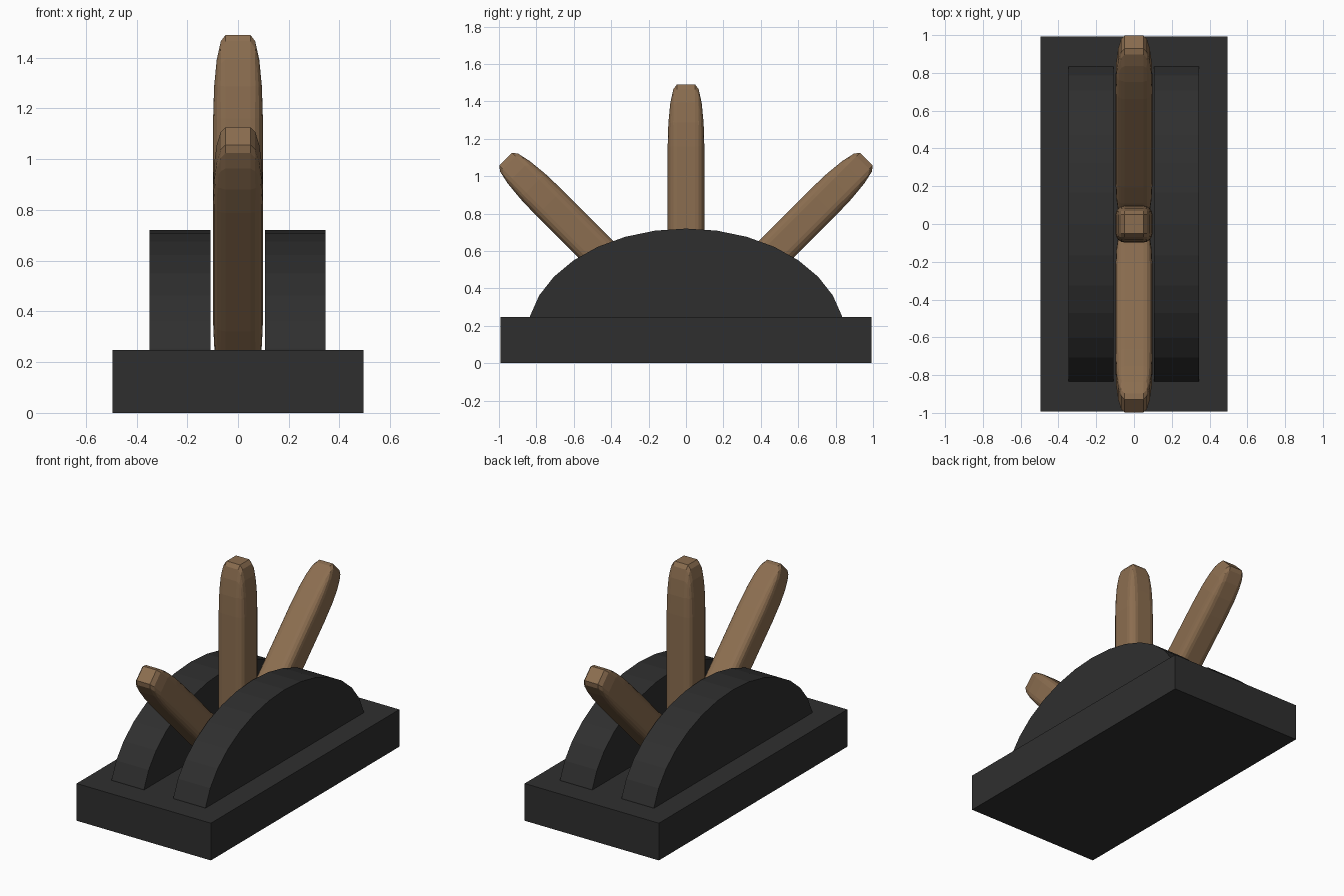
import bpy, bmesh, math
from mathutils import Matrix

old = bpy.data.objects.get("Cube")
if old:
    bpy.data.objects.remove(old, do_unlink=True)


def make_material(name, rgb):
    mat = bpy.data.materials.new(name)
    mat.use_nodes = True
    colour = (*rgb, 1.0)
    mat.diffuse_color = colour
    mat.node_tree.nodes["Principled BSDF"].inputs["Base Color"].default_value = colour
    return mat


dark = make_material("dark_grey", (0.028, 0.028, 0.028))
wood = make_material("brown_wood", (0.26, 0.155, 0.08))


def add_object(name, bm, mat):
    bmesh.ops.recalc_face_normals(bm, faces=bm.faces[:])
    mesh = bpy.data.meshes.new(name)
    bm.to_mesh(mesh)
    bm.free()
    mesh.materials.append(mat)
    obj = bpy.data.objects.new(name, mesh)
    bpy.context.collection.objects.link(obj)
    return obj


# Base slab
bm = bmesh.new()
bmesh.ops.create_cube(bm, size=1)
bm.transform(Matrix.Translation((0, 0, 0.124)) @ Matrix.Diagonal((0.99, 1.985, 0.248, 1)))
add_object("base", bm, dark)


# Two half-elliptical cheeks with a slot between them
def add_cheek(name, x_inner, x_outer):
    bm = bmesh.new()
    steps = 16
    angles = [math.pi * i / steps for i in range(steps + 1)]
    ring = [bm.verts.new((x_inner, 0.85 * math.cos(a), 0.14 + 0.58 * math.sin(a)))
            for a in angles]
    face = bm.faces.new(ring)
    out = bmesh.ops.extrude_face_region(bm, geom=[face], use_keep_orig=True)
    moved = [v for v in out["geom"] if isinstance(v, bmesh.types.BMVert)]
    bmesh.ops.translate(bm, verts=moved, vec=(x_outer - x_inner, 0, 0))
    add_object(name, bm, dark)


add_cheek("left_cheek", 0.107, 0.345)
add_cheek("right_cheek", -0.109, -0.348)

# Three levers: a rounded block stretched lengthwise, fanned about a shared pivot
PIVOT_Z = 0.127


def add_lever(name, tilt):
    bm = bmesh.new()
    bmesh.ops.create_cube(bm, size=2)
    bmesh.ops.bevel(bm, geom=bm.edges[:], offset=0.5, offset_type='OFFSET',
                    segments=4, profile=0.5, affect='EDGES')
    bm.transform(Matrix.Translation((0, 0, PIVOT_Z))
                 @ Matrix.Rotation(math.radians(tilt), 4, 'X')
                 @ Matrix.Translation((0, 0, 0.703))
                 @ Matrix.Diagonal((0.098, 0.098, 0.66, 1)))
    add_object(name, bm, wood)


for name, tilt in (("front_lever", 45), ("middle_lever", 0), ("back_lever", -45)):
    add_lever(name, tilt)
